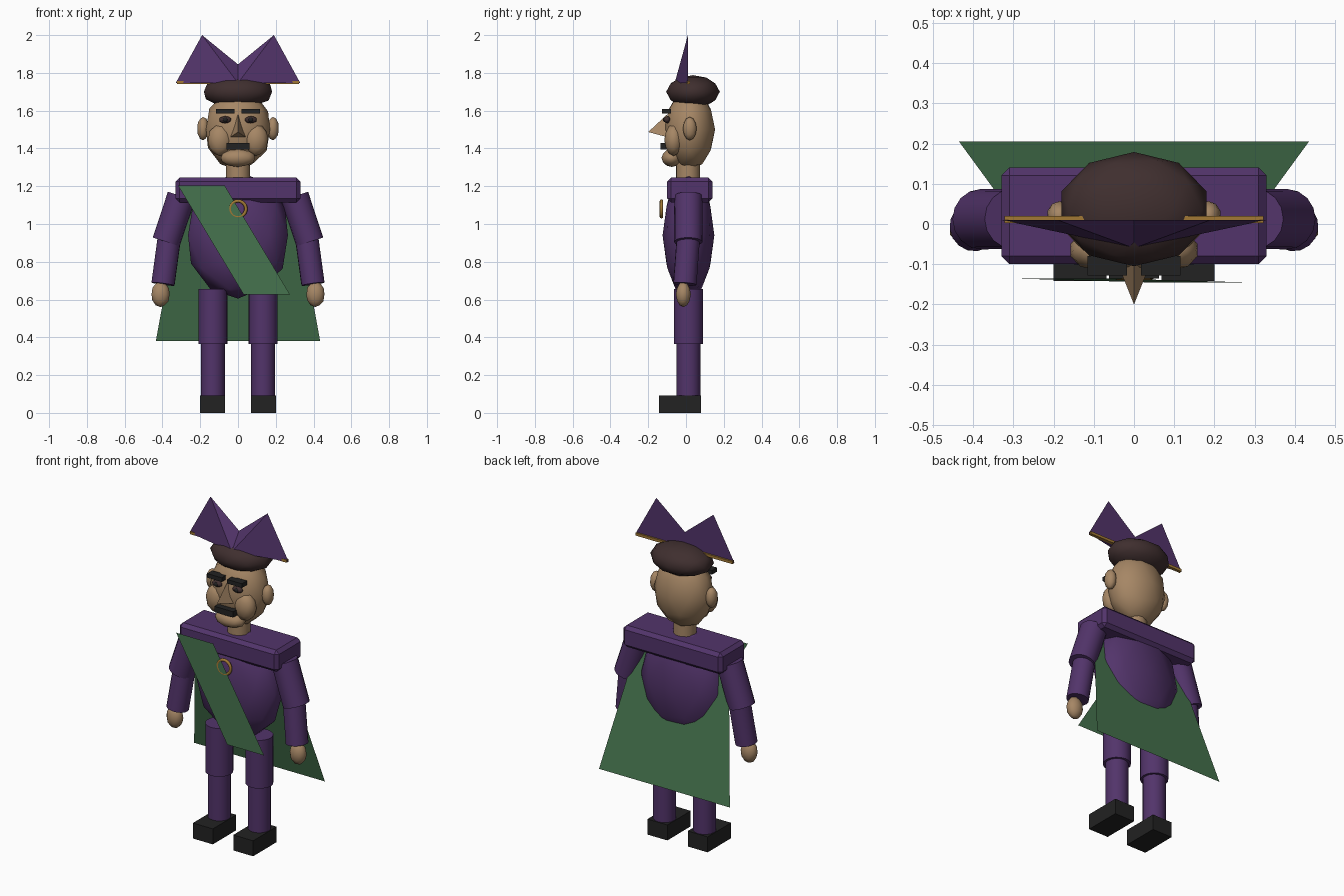
import bpy, bmesh, math
from mathutils import Vector

cube = bpy.data.objects.get("Cube")
if cube:
    bpy.data.objects.remove(cube)


def material(name, rgb):
    m = bpy.data.materials.new(name)
    m.use_nodes = True
    m.diffuse_color = (*rgb, 1)
    m.node_tree.nodes["Principled BSDF"].inputs["Base Color"].default_value = (*rgb, 1)
    return m


PURPLE = material("purple cloth", (0.085, 0.034, 0.145))
GREEN = material("green cloth", (0.06, 0.17, 0.075))
SKIN = material("skin", (0.38, 0.24, 0.13))
BROWN = material("dark brown hair", (0.05, 0.028, 0.028))
BLACK = material("black", (0.016, 0.016, 0.016))
GOLD = material("gold", (0.36, 0.19, 0.035))


def finish(name, mat, smooth=False):
    """Name, colour and shade the object just added."""
    o = bpy.context.object
    o.name = name
    o.data.materials.append(mat)
    bpy.ops.object.transform_apply(location=False, rotation=False, scale=True)
    if smooth:
        bpy.ops.object.shade_smooth_by_angle(angle=math.radians(50))
    return o


def ball(name, mat, loc, radii, detail=2):
    bpy.ops.mesh.primitive_ico_sphere_add(subdivisions=detail, radius=1, location=loc)
    bpy.context.object.scale = radii
    return finish(name, mat, True)


def box(name, mat, low, high, bevel=0):
    a, b = Vector(low), Vector(high)
    bpy.ops.mesh.primitive_cube_add(size=1, location=(a + b) / 2)
    bpy.context.object.scale = b - a
    o = finish(name, mat)
    if bevel:
        mod = o.modifiers.new("bevel", 'BEVEL')
        mod.width, mod.segments = bevel, 1
    return o


def limb(name, mat, start, end, radius):
    a, b = Vector(start), Vector(end)
    bpy.ops.mesh.primitive_cylinder_add(vertices=16, radius=radius,
                                        depth=(b - a).length, location=(a + b) / 2)
    bpy.context.object.rotation_euler = (b - a).to_track_quat('Z', 'Y').to_euler()
    return finish(name, mat, True)


def shape(name, mat, points, faces):
    me = bpy.data.meshes.new(name)
    me.from_pydata(points, [], faces)
    if len(faces) > 1:
        bm = bmesh.new()
        bm.from_mesh(me)
        bmesh.ops.recalc_face_normals(bm, faces=bm.faces)
        bm.to_mesh(me)
        bm.free()
    me.materials.append(mat)
    o = bpy.data.objects.new(name, me)
    bpy.context.collection.objects.link(o)
    return o


# Body
ball("torso", PURPLE, (0, 0.013, 0.94), (0.278, 0.137, 0.335))
box("shoulder_yoke", PURPLE, (-0.33, -0.1, 1.115), (0.33, 0.14, 1.245), 0.02)
limb("neck", SKIN, (0, 0.01, 1.2), (0, 0.01, 1.36), 0.064)

# Head
ball("head", SKIN, (0, 0.02, 1.5), (0.178, 0.134, 0.215))
ball("chin", SKIN, (0, -0.075, 1.35), (0.095, 0.055, 0.048))
ball("hair", BROWN, (0, 0.037, 1.7), (0.19, 0.142, 0.088))
shape("nose", SKIN,
      [(0, -0.1, 1.58), (-0.04, -0.1, 1.46), (0.04, -0.1, 1.46), (0, -0.2, 1.487)],
      [(0, 1, 3), (1, 2, 3), (2, 0, 3), (0, 2, 1)])
box("moustache", BLACK, (-0.062, -0.135, 1.395), (0.062, -0.09, 1.43))

# Paired parts: s = 1 is the model's left
for s, side in ((1, "left"), (-1, "right")):
    ball(side + "_cheek", SKIN, (s * 0.095, -0.065, 1.445), (0.066, 0.05, 0.085))
    ball(side + "_ear", SKIN, (s * 0.185, 0.02, 1.505), (0.032, 0.037, 0.062))
    ball(side + "_eye", BROWN, (s * 0.068, -0.1, 1.552), (0.033, 0.018, 0.019))
    ball(side + "_pupil", BLACK, (s * 0.068, -0.113, 1.552), (0.013, 0.009, 0.013))
    xs = sorted((s * 0.018, s * 0.116))
    box(side + "_eyebrow", BLACK, (xs[0], -0.128, 1.585), (xs[1], -0.08, 1.61))

    limb(side + "_upper_arm", PURPLE, (s * 0.3, 0.013, 1.147), (s * 0.38, 0.012, 0.905), 0.075)
    limb(side + "_forearm", PURPLE, (s * 0.364, 0.012, 0.925), (s * 0.397, -0.006, 0.682), 0.062)
    ball(side + "_hand", SKIN, (s * 0.41, -0.014, 0.628), (0.05, 0.04, 0.068))

    limb(side + "_thigh", PURPLE, (s * 0.133, 0.013, 0.365), (s * 0.133, 0.013, 0.655), 0.077)
    limb(side + "_shin", PURPLE, (s * 0.133, 0.013, 0.08), (s * 0.133, 0.013, 0.38), 0.063)
    xs = sorted((s * 0.068, s * 0.2))
    box(side + "_shoe", BLACK, (xs[0], -0.142, 0), (xs[1], 0.08, 0.093))

# Two-peaked hat, bulging forward at the bottom, with a gold trim
outline = [(-0.33, 0.01, 1.746), (-0.19, 0.01, 2), (0, 0.01, 1.845),
           (0.19, 0.01, 2), (0.33, 0.01, 1.746)]
shape("hat", PURPLE, outline + [(0, -0.06, 1.746)],
      [(0, 1, 5), (1, 2, 5), (2, 3, 5), (3, 4, 5), (0, 5, 4), (4, 3, 2, 1, 0)])
box("hat_trim", GOLD, (-0.322, 0.002, 1.742), (0.322, 0.02, 1.758))

# Sloping cape and diagonal sash, both single sheets
shape("cape", GREEN, [(-0.285, 0, 1.2), (0.285, 0, 1.2),
                      (0.435, 0.205, 0.38), (-0.435, 0.205, 0.38)], [(0, 1, 2, 3)])
shape("sash", GREEN, [(-0.317, -0.135, 1.203), (0.03, -0.145, 0.627),
                      (0.275, -0.145, 0.627), (-0.07, -0.135, 1.203)], [(0, 1, 2, 3)])

# Chest medallion ring
bpy.ops.mesh.primitive_torus_add(location=(0, -0.13, 1.08), rotation=(math.pi / 2, 0, 0),
                                 major_radius=0.042, minor_radius=0.009,
                                 major_segments=24, minor_segments=8)
finish("medallion_ring", GOLD, True)
